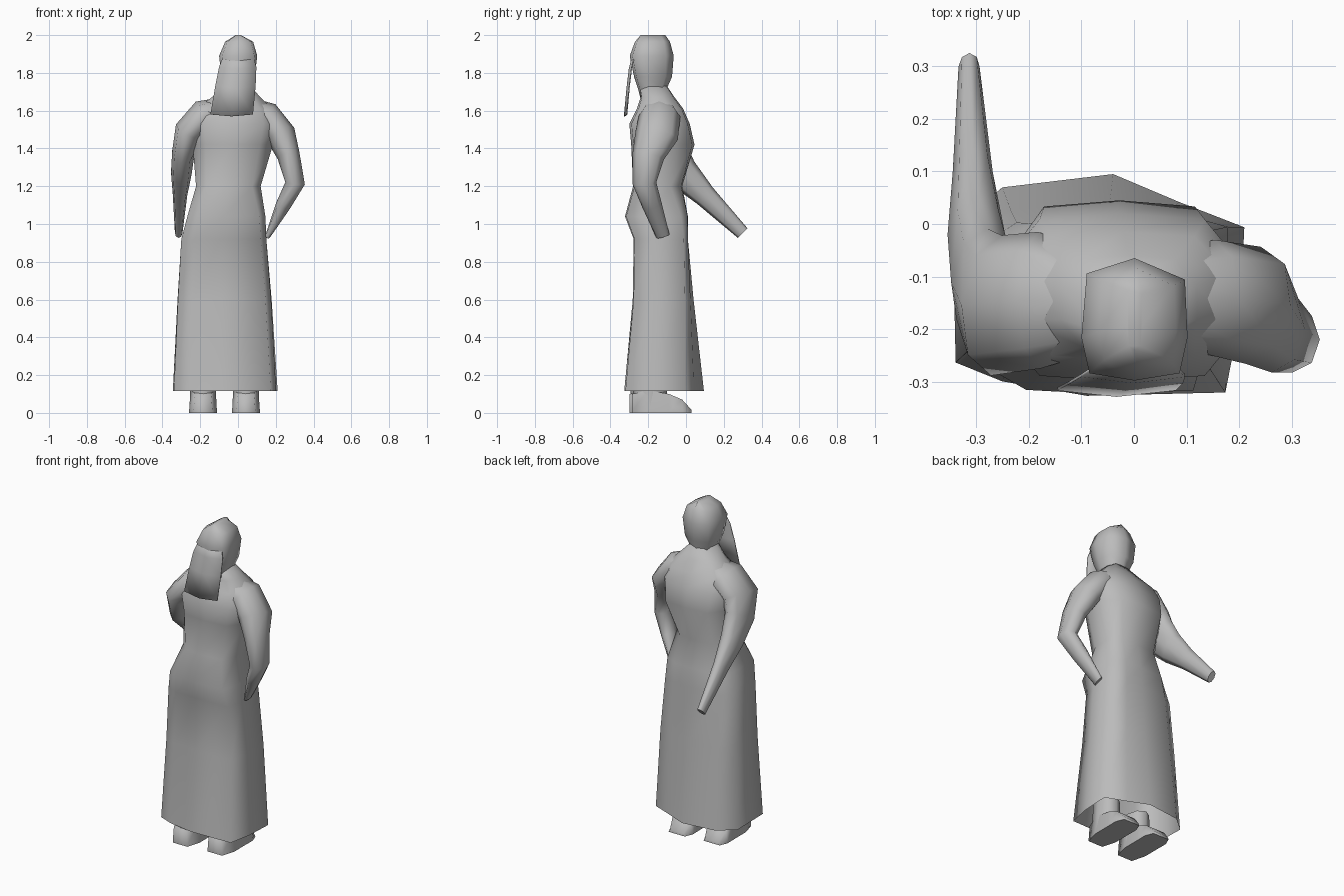
import bpy, bmesh, math
from mathutils import Vector

cube = bpy.data.objects.get("Cube")
if cube:
    bpy.data.objects.remove(cube, do_unlink=True)

grey = bpy.data.materials.new("plain grey")
grey.use_nodes = True
grey.diffuse_color = (0.5, 0.5, 0.5, 1)
grey.node_tree.nodes["Principled BSDF"].inputs["Base Color"].default_value = (0.5, 0.5, 0.5, 1)


def finish(name, bm):
    bmesh.ops.recalc_face_normals(bm, faces=bm.faces)
    mesh = bpy.data.meshes.new(name)
    bm.to_mesh(mesh)
    bm.free()
    mesh.materials.append(grey)
    ob = bpy.data.objects.new(name, mesh)
    bpy.context.collection.objects.link(ob)
    bpy.ops.object.select_all(action='DESELECT')
    ob.select_set(True)
    bpy.context.view_layer.objects.active = ob
    bpy.ops.object.shade_smooth_by_angle(angle=math.radians(80))
    return ob


def loft(name, rings, cap_start=True):
    """Skin a list of rings that all have the same number of points."""
    bm = bmesh.new()
    loops = [[bm.verts.new(p) for p in ring] for ring in rings]
    n = len(loops[0])
    for a, b in zip(loops, loops[1:]):
        for i in range(n):
            j = (i + 1) % n
            bm.faces.new((a[i], a[j], b[j], b[i]))
    if cap_start:
        bm.faces.new(loops[0])
    bm.faces.new(loops[-1])
    return finish(name, bm)


def oval(n):
    return [(math.cos(math.tau * i / n), math.sin(math.tau * i / n)) for i in range(n)]


def blend(p, q, k):
    """Mix two outlines point by point."""
    return [(a * (1 - k) + c * k, b * (1 - k) + d * k) for (a, b), (c, d) in zip(p, q)]


def fit(shape, z, x0, x1, y0, y1):
    """Stretch a unit outline over a box at height z."""
    return [Vector(((x0 + x1) / 2 + u * (x1 - x0) / 2,
                    (y0 + y1) / 2 + v * (y1 - y0) / 2, z)) for u, v in shape]


def limb(name, joints, n=8):
    """Tube through (centre, half width along y, half width across)."""
    pts = [Vector(j[0]) for j in joints]
    rings = []
    for i, (c, ra, rb) in enumerate(joints):
        t = (pts[min(i + 1, len(pts) - 1)] - pts[max(i - 1, 0)]).normalized()
        u = Vector((0, 1, 0))
        u = (u - t * u.dot(t)).normalized()
        v = t.cross(u)
        rings.append([pts[i] + u * ra * a + v * rb * b for a, b in oval(n)])
    return loft(name, rings)


# robe: lopsided hem, squared hips and a rounder torso
hem = [(1, .52), (.55, .75), (.1, 1), (-.66, .88), (-1, .5),
       (-.98, -.7), (-.66, -.87), (-.08, -1), (.87, -.97), (.97, -.3)]
hips = [(1, .85), (.6, 1), (.1, 1), (-.66, .95), (-1, .6),
        (-1, -.8), (-.7, -.96), (-.08, -1), (.87, -.97), (1, -.3)]
torso = []
for i in range(10):
    a = math.tau * (i + .5) / 10
    torso.append([max(-1, min(1, 1.15 * f(a))) for f in (math.cos, math.sin)])
sections = [(.115, -.345, .21, -.327, .095), (.6, -.32, .178, -.282, .04),
            (.92, -.3, .15, -.277, .01), (1.04, -.268, .145, -.323, .01),
            (1.2, -.222, .12, -.28, -.02), (1.42, -.24, .185, -.29, .045),
            (1.53, -.255, .21, -.3, .02), (1.61, -.22, .18, -.26, -.015),
            (1.67, -.14, .12, -.24, -.06), (1.73, -.065, .065, -.25, -.1)]
rings = []
for s in sections:
    if s[0] < 1:
        shape = blend(hem, hips, (s[0] - .115) / .805)
    else:
        shape = blend(hips, torso, min(1, (s[0] - 1) / .3))
    rings.append(fit(shape, *s))
loft("robe", rings, cap_start=False)

# head with a squared hood at the rear
hood = [(0, 1), (.95, .65), (1, -.3), (.85, -.88),
        (0, -1), (-.85, -.88), (-1, -.3), (-.9, .75)]
loft("head", [fit(hood, *s) for s in (
    (1.66, -.06, .06, -.24, -.1), (1.72, -.065, .065, -.255, -.1),
    (1.78, -.088, .088, -.275, -.074), (1.89, -.1, .102, -.298, -.065),
    (1.965, -.068, .08, -.27, -.085), (2.0, -.012, .015, -.24, -.11))])

# hanging veil, a thin sheet falling from the hood
bm = bmesh.new()
rows = [(1.9, -.07, .075, -.28), (1.82, -.1, .097, -.3), (1.72, -.12, .093, -.312),
        (1.57, -.146, .079, -.326)]
grid = [[bm.verts.new((x0 + (x1 - x0) * f, y + .012 * abs(2 * f - 1), z + .02 * abs(f - .5)))
         for f in (0, .5, 1)] for z, x0, x1, y in rows]
for a, b in zip(grid, grid[1:]):
    for i in range(2):
        bm.faces.new((a[i], a[i + 1], b[i + 1], b[i]))
veil = finish("veil", bm)
thick = veil.modifiers.new("thickness", 'SOLIDIFY')
thick.thickness = .006
thick.offset = 0

# left arm bent with its hand at the hip
limb("left_arm", [((.04, -.145, 1.61), .09, .065), ((.15, -.14, 1.57), .11, .08),
                  ((.228, -.155, 1.47), .115, .08), ((.268, -.2, 1.36), .085, .06),
                  ((.302, -.22, 1.215), .063, .052), ((.24, -.18, 1.1), .053, .04),
                  ((.157, -.122, .935), .036, .014)])

# right arm reaching out
limb("right_arm", [((-.06, -.15, 1.61), .09, .065), ((-.18, -.145, 1.575), .13, .085),
                   ((-.262, -.155, 1.49), .135, .076), ((-.289, -.11, 1.38), .118, .06),
                   ((-.3, -.02, 1.27), .088, .055), ((-.307, .1, 1.15), .06, .038),
                   ((-.314, .3, .952), .036, .02)])

# feet: ankle with a wedge shoe
sole = [(-1, -.8), (-1, -1), (1, -1), (1, -.8), (.85, 1), (-.85, 1)]
for side, x, y in (("right", -.185, -.015), ("left", .042, 0)):
    loft(side + "_ankle", [fit(oval(8), z, x - r, x + r, y - .28, y - .1)
                           for z, r in ((.02, .072), (.12, .068), (.22, .062))])
    loft(side + "_shoe", [[Vector((x + u * r, y + dy, top * (v + 1) / 2)) for u, v in sole]
                          for dy, r, top in ((-.285, .05, .1), (-.2, .074, .12),
                                             (-.09, .074, .1), (-.02, .075, .07),
                                             (.03, .055, .015))])
